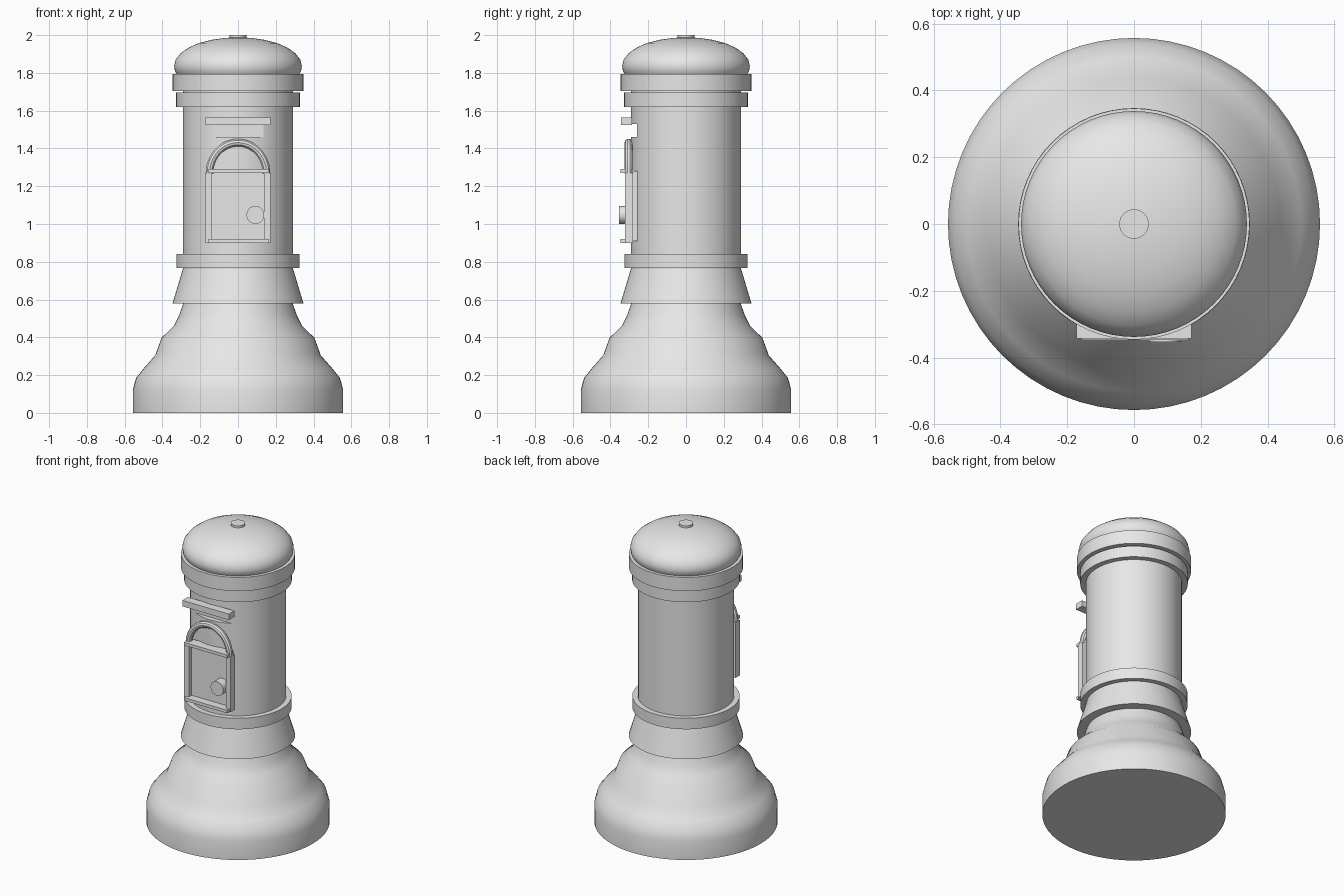
import bpy, math

cube = bpy.data.objects.get("Cube")
if cube:
    bpy.data.objects.remove(cube, do_unlink=True)

grey = bpy.data.materials.new("plain_grey")
grey.use_nodes = True
grey.diffuse_color = (0.8, 0.8, 0.8, 1)
grey.node_tree.nodes["Principled BSDF"].inputs["Base Color"].default_value = (0.8, 0.8, 0.8, 1)

SEGMENTS = 64


def finish(obj, name, smooth=True):
    obj.name = name
    obj.data.materials.append(grey)
    if smooth:
        bpy.ops.object.select_all(action="DESELECT")
        obj.select_set(True)
        bpy.context.view_layer.objects.active = obj
        bpy.ops.object.shade_smooth_by_angle(angle=math.radians(32))
    return obj


def lathe(name, profile):
    """Turn (radius, height) points, listed bottom to top, into a capped solid."""
    verts, faces = [], []
    for r, z in profile:
        for i in range(SEGMENTS):
            a = math.tau * i / SEGMENTS
            verts.append((r * math.cos(a), r * math.sin(a), z))
    for k in range(len(profile) - 1):
        for i in range(SEGMENTS):
            j = (i + 1) % SEGMENTS
            low, high = k * SEGMENTS, (k + 1) * SEGMENTS
            faces.append((low + i, low + j, high + j, high + i))
    faces.append(tuple(reversed(range(SEGMENTS))))
    faces.append(tuple(range(len(verts) - SEGMENTS, len(verts))))
    mesh = bpy.data.meshes.new(name)
    mesh.from_pydata(verts, [], faces)
    obj = bpy.data.objects.new(name, mesh)
    bpy.context.collection.objects.link(obj)
    return finish(obj, name)


def box(name, x, y, z):
    """Box from its (min, max) range on each axis."""
    bpy.ops.mesh.primitive_cube_add(size=1, location=[sum(r) / 2 for r in (x, y, z)])
    obj = bpy.context.object
    obj.scale = [r[1] - r[0] for r in (x, y, z)]
    bpy.ops.object.transform_apply(location=False, rotation=False, scale=True)
    return finish(obj, name, smooth=False)


# Turned body
lathe("base", [(0.557, 0), (0.557, 0.12), (0.54, 0.185), (0.5, 0.235), (0.438, 0.305),
               (0.405, 0.397), (0.34, 0.46), (0.312, 0.515), (0.288, 0.585)])
lathe("skirt", [(0.347, 0.578), (0.318, 0.675), (0.288, 0.775)])
shaft = lathe("shaft", [(0.292, 0.76), (0.292, 1.72)])
lathe("lower_band", [(0.326, 0.768), (0.326, 0.842)])
lathe("upper_band", [(0.327, 1.62), (0.327, 1.695)])
lathe("cornice", [(0.346, 1.703), (0.346, 1.795)])

# Domed cap with finial
lathe("cap", [(0.322, 1.79), (0.334, 1.81), (0.338, 1.838), (0.33, 1.87), (0.305, 1.903),
              (0.265, 1.932), (0.21, 1.957), (0.14, 1.975), (0.07, 1.985), (0.01, 1.988)])
lathe("finial", [(0.044, 1.97), (0.044, 2.0)])

# Letter slot cut into the shaft, under a hood
cutter = box("slot_cutter", (-0.137, 0.137), (-0.4, -0.259), (1.46, 1.53))
cutter.hide_render = True
cutter.hide_viewport = True
cut = shaft.modifiers.new("slot", "BOOLEAN")
cut.operation = "DIFFERENCE"
cut.object = cutter
box("slot_hood", (-0.172, 0.172), (-0.343, -0.285), (1.525, 1.565))

# Door panel with frame
box("door_panel", (-0.14, 0.14), (-0.295, -0.255), (0.91, 1.28))
for side, name in ((-1, "right"), (1, "left")):
    inner, outer = sorted((side * 0.137, side * 0.172))
    box(name + "_door_stile", (inner, outer), (-0.324, -0.28), (0.9, 1.27))
box("bottom_door_rail", (-0.157, 0.163), (-0.348, -0.28), (0.9, 0.92))
box("top_door_rail", (-0.157, 0.163), (-0.348, -0.28), (1.27, 1.29))

# Arched moulding over the door
curve = bpy.data.curves.new("door_arch", "CURVE")
curve.dimensions = "3D"
curve.bevel_depth = 0.021
curve.bevel_resolution = 3
curve.use_fill_caps = True
spline = curve.splines.new("POLY")
STEPS = 24
spline.points.add(STEPS)
for i, point in enumerate(spline.points):
    a = math.pi * i / STEPS
    point.co = (0.151 * math.cos(a), -0.304, 1.268 + 0.163 * math.sin(a), 1)
arch = bpy.data.objects.new("door_arch", curve)
bpy.context.collection.objects.link(arch)
bpy.ops.object.select_all(action="DESELECT")
arch.select_set(True)
bpy.context.view_layer.objects.active = arch
bpy.ops.object.convert(target="MESH")
finish(bpy.context.object, "door_arch")

# Round door knob
bpy.ops.mesh.primitive_cylinder_add(vertices=32, radius=0.047, depth=0.075,
                                    location=(0.092, -0.3165, 1.048),
                                    rotation=(math.pi / 2, 0, 0))
finish(bpy.context.object, "door_knob")
